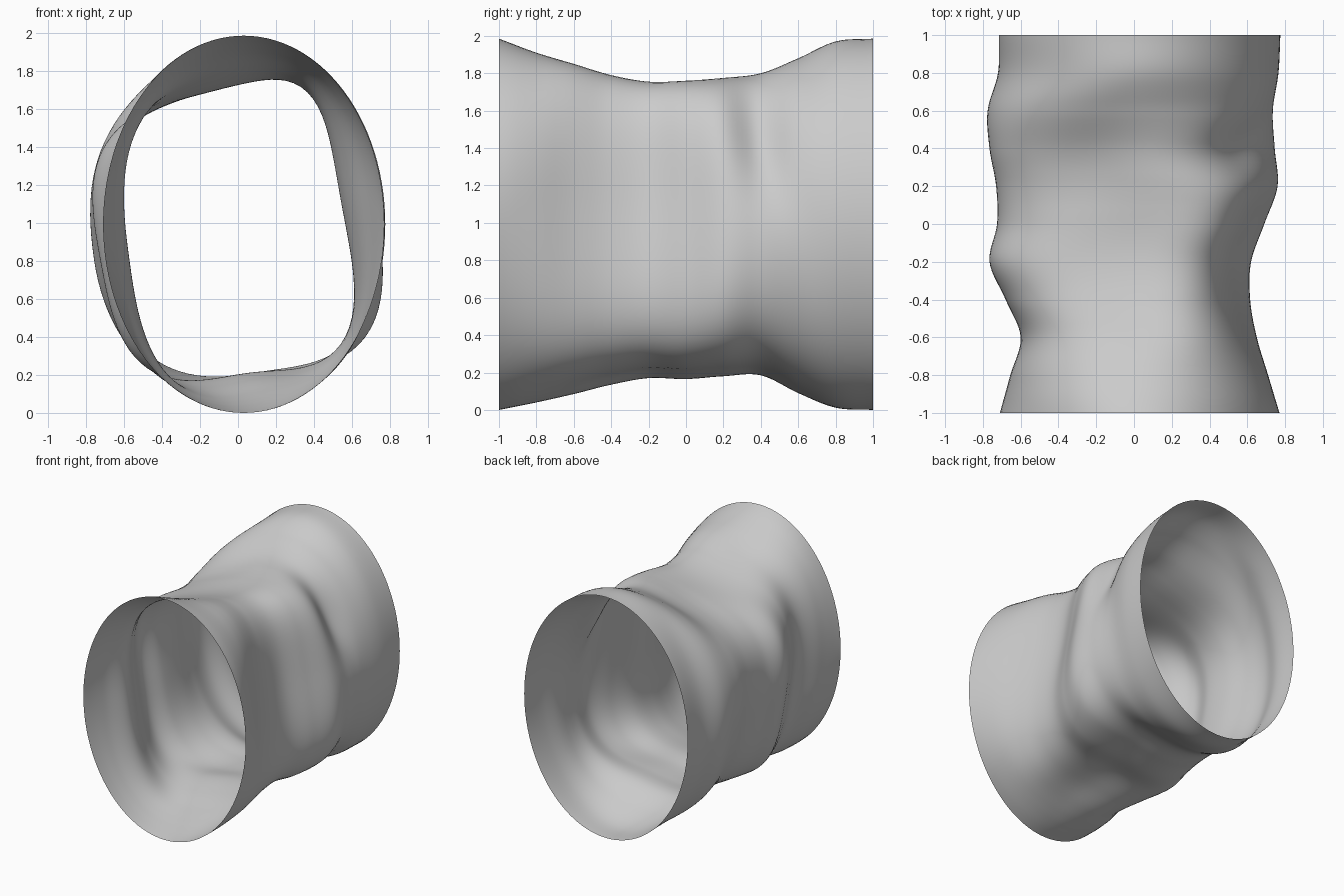
import bpy, bmesh, math

if "Cube" in bpy.data.objects:
    bpy.data.objects.remove(bpy.data.objects["Cube"])

# Silhouette limits every 0.2 along y, from -1 (front) to 1 (back)
LEFT = [-.71, -.655, -.60, -.68, -.765, -.725, -.73, -.765, -.775, -.72, -.715]
RIGHT = [.77, .71, .65, .615, .62, .69, .76, .745, .735, .765, .775]
BOTTOM = [0, .04, .085, .135, .17, .165, .18, .185, .09, .012, .0]
TOP = [1.985, 1.91, 1.85, 1.79, 1.755, 1.76, 1.775, 1.80, 1.88, 1.97, 1.985]
# Squareness (2 = round) and twist in degrees of the section
SQUARE = [2, 2.35, 2.8, 3.0, 3.1, 3.0, 2.8, 2.5, 2.2, 2, 2]
TWIST = [0, 7, 11, 12, 12, 12, 12, 11, 7, 0, 0]
# Dents (positive) and bulges (negative):
# angle in degrees, y, depth, angular width, width along y
DENTS = [(36, .40, .13, 26, .15), (118, .28, .06, 28, .25),
         (-42, -.15, -.13, 24, .65), (56, -.15, -.09, 20, .32)]
RINGS, SIDES = 81, 112


def sample(values, y):
    """Smooth cubic interpolation of an evenly spaced list."""
    f = (y + 1) * 5
    i = min(int(f), 9)
    t = f - i
    b, c = values[i], values[i + 1]
    a = values[i - 1] if i > 0 else 2 * b - c
    d = values[i + 2] if i < 9 else 2 * c - b
    return b + .5 * t * (c - a + t * (2*a - 5*b + 4*c - d + t * (3*(b - c) + d - a)))


def section(y):
    """Rounded-square ring, twisted, dented and fitted to the silhouette limits."""
    n = sample(SQUARE, y)
    twist = math.radians(sample(TWIST, y))
    pts = []
    for k in range(SIDES):
        a = 2 * math.pi * k / SIDES
        c, s = abs(math.cos(a - twist)), abs(math.sin(a - twist))
        r = (c ** n + s ** n) ** (-1 / n)
        for ang, yc, depth, wa, wy in DENTS:
            da = (math.degrees(a) - ang + 180) % 360 - 180
            r -= (1 - y ** 4) * depth * math.exp(-(da / wa) ** 2 - ((y - yc + da * .002) / wy) ** 2)
        pts.append((r * math.cos(a), r * math.sin(a)))
    us, vs = [p[0] for p in pts], [p[1] for p in pts]
    l, r, b, t = (sample(v, y) for v in (LEFT, RIGHT, BOTTOM, TOP))
    return [(l + (r - l) * (u - min(us)) / (max(us) - min(us)), y,
             b + (t - b) * (v - min(vs)) / (max(vs) - min(vs))) for u, v in pts]


# Open-ended, single-walled tube
bm = bmesh.new()
rings = [[bm.verts.new(p) for p in section(-1 + 2 * i / (RINGS - 1))] for i in range(RINGS)]
for r0, r1 in zip(rings, rings[1:]):
    for k in range(SIDES):
        j = (k + 1) % SIDES
        face = bm.faces.new((r0[k], r1[k], r1[j], r0[j]))
        face.normal_update()
        face.smooth = True
# Make the normals point away from the tube axis
bm.faces.ensure_lookup_table()
if bm.faces[0].normal.x < 0:
    bmesh.ops.reverse_faces(bm, faces=bm.faces)
mesh = bpy.data.meshes.new("dented_tube")
bm.to_mesh(mesh)
bm.free()
tube = bpy.data.objects.new("dented_tube", mesh)
bpy.context.collection.objects.link(tube)
